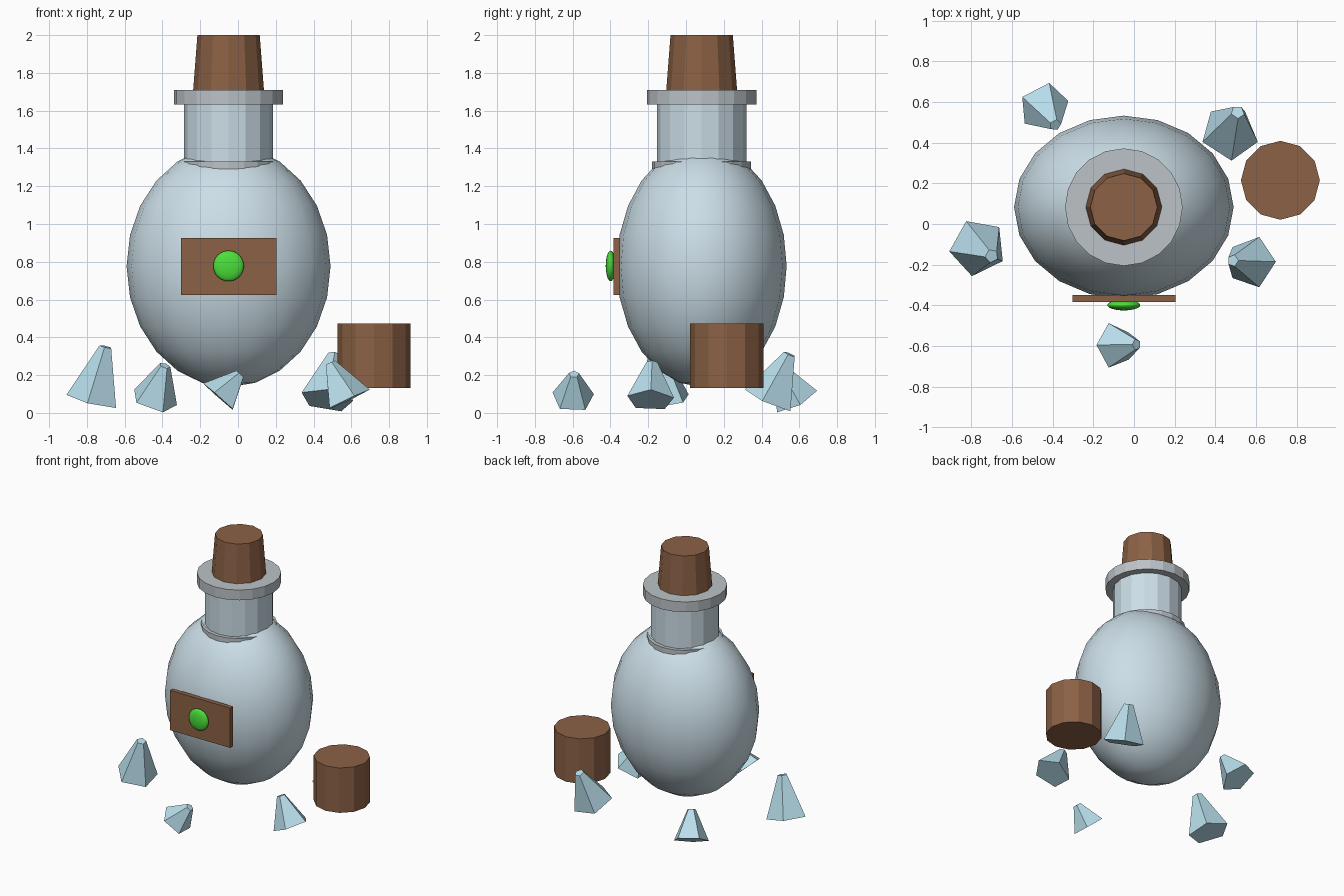
import bpy, bmesh
from math import sin, cos, tau, radians
from mathutils import Vector, Matrix

if "Cube" in bpy.data.objects:
    bpy.data.objects.remove(bpy.data.objects["Cube"])


def material(name, rgb):
    m = bpy.data.materials.new(name)
    m.diffuse_color = (*rgb, 1)
    m.use_nodes = True
    m.node_tree.nodes["Principled BSDF"].inputs["Base Color"].default_value = m.diffuse_color
    return m


GLASS = material("glass", (0.60, 0.73, 0.80))
RIM = material("rim_glass", (0.50, 0.54, 0.57))
CORK = material("cork", (0.26, 0.12, 0.06))
GREEN = material("green", (0.07, 0.75, 0.04))
CRYSTAL = material("crystal", (0.48, 0.73, 0.83))


def finish(bm, name, mat, smooth=False):
    bmesh.ops.recalc_face_normals(bm, faces=bm.faces[:])
    for f in bm.faces:
        f.smooth = smooth
    me = bpy.data.meshes.new(name)
    bm.to_mesh(me)
    bm.free()
    me.materials.append(mat)
    ob = bpy.data.objects.new(name, me)
    bpy.context.collection.objects.link(ob)
    return ob


def ellipsoid(name, centre, radii, seg, rings, mat):
    bm = bmesh.new()
    bmesh.ops.create_uvsphere(bm, u_segments=seg, v_segments=rings, radius=1,
                              matrix=Matrix.Translation(centre) @ Matrix.Diagonal((*radii, 1)))
    return finish(bm, name, mat, True)


def frustum(name, x, y, z0, z1, r0, r1, seg, mat):
    bm = bmesh.new()
    bmesh.ops.create_cone(bm, cap_ends=True, segments=seg, radius1=r0, radius2=r1, depth=z1 - z0,
                          matrix=Matrix.Translation((x, y, (z0 + z1) / 2)))
    return finish(bm, name, mat)


def crystal(name, base, tip, r_base, r_tip, azimuth):
    # five-sided tapered shard from base centre to tip centre, first corner facing azimuth
    base, tip = Vector(base), Vector(tip)
    w = (tip - base).normalized()
    hint = Vector((cos(radians(azimuth)), sin(radians(azimuth)), 0))
    u = (hint - w * hint.dot(w)).normalized()
    v = w.cross(u)
    bm = bmesh.new()
    rings = [[bm.verts.new(c + r * (u * cos(tau * i / 5) + v * sin(tau * i / 5))) for i in range(5)]
             for c, r in ((base, r_base), (tip, r_tip))]
    for ring in rings:
        bm.faces.new(ring)
    a, b = rings
    for i in range(5):
        j = (i + 1) % 5
        bm.faces.new((a[i], a[j], b[j], b[i]))
    return finish(bm, name, CRYSTAL)


# Bottle
CX, CY = -0.05, 0.083
ellipsoid("bottle_body", (CX, CY, 0.777), (0.54, 0.45, 0.64), 20, 12, GLASS)
frustum("neck_collar", CX, CY, 1.25, 1.33, 0.262, 0.262, 20, RIM)
frustum("bottle_neck", CX, CY, 1.25, 1.66, 0.236, 0.236, 16, GLASS)
frustum("bottle_lip", CX, CY, 1.633, 1.71, 0.289, 0.289, 20, RIM)
frustum("bottle_stopper", CX, CY, 1.70, 2.0, 0.188, 0.165, 12, CORK)

# Label with green seal
bm = bmesh.new()
bmesh.ops.create_cube(bm, size=1, matrix=Matrix.Translation((CX, -0.366, 0.776))
                      @ Matrix.Diagonal((0.506, 0.034, 0.302, 1)))
finish(bm, "label_plate", CORK)
ellipsoid("label_seal", (CX, -0.399, 0.778), (0.081, 0.026, 0.081), 24, 16, GREEN)

# Loose cork
frustum("loose_cork", 0.72, 0.215, 0.133, 0.473, 0.194, 0.194, 12, CORK)

# Crystal shards around the bottle
crystal("crystal_back_left", (-0.445, 0.58, 0.068), (-0.387, 0.487, 0.25), 0.127, 0.03, 85)
crystal("crystal_back_right", (0.47, 0.445, 0.068), (0.51, 0.55, 0.31), 0.145, 0.034, 270)
crystal("crystal_left", (-0.768, -0.115, 0.065), (-0.70, -0.157, 0.35), 0.145, 0.034, 186)
crystal("crystal_right", (0.58, -0.188, 0.068), (0.487, -0.18, 0.265), 0.13, 0.03, 0)
crystal("crystal_front", (-0.098, -0.598, 0.08), (0.012, -0.593, 0.205), 0.115, 0.028, 180)
